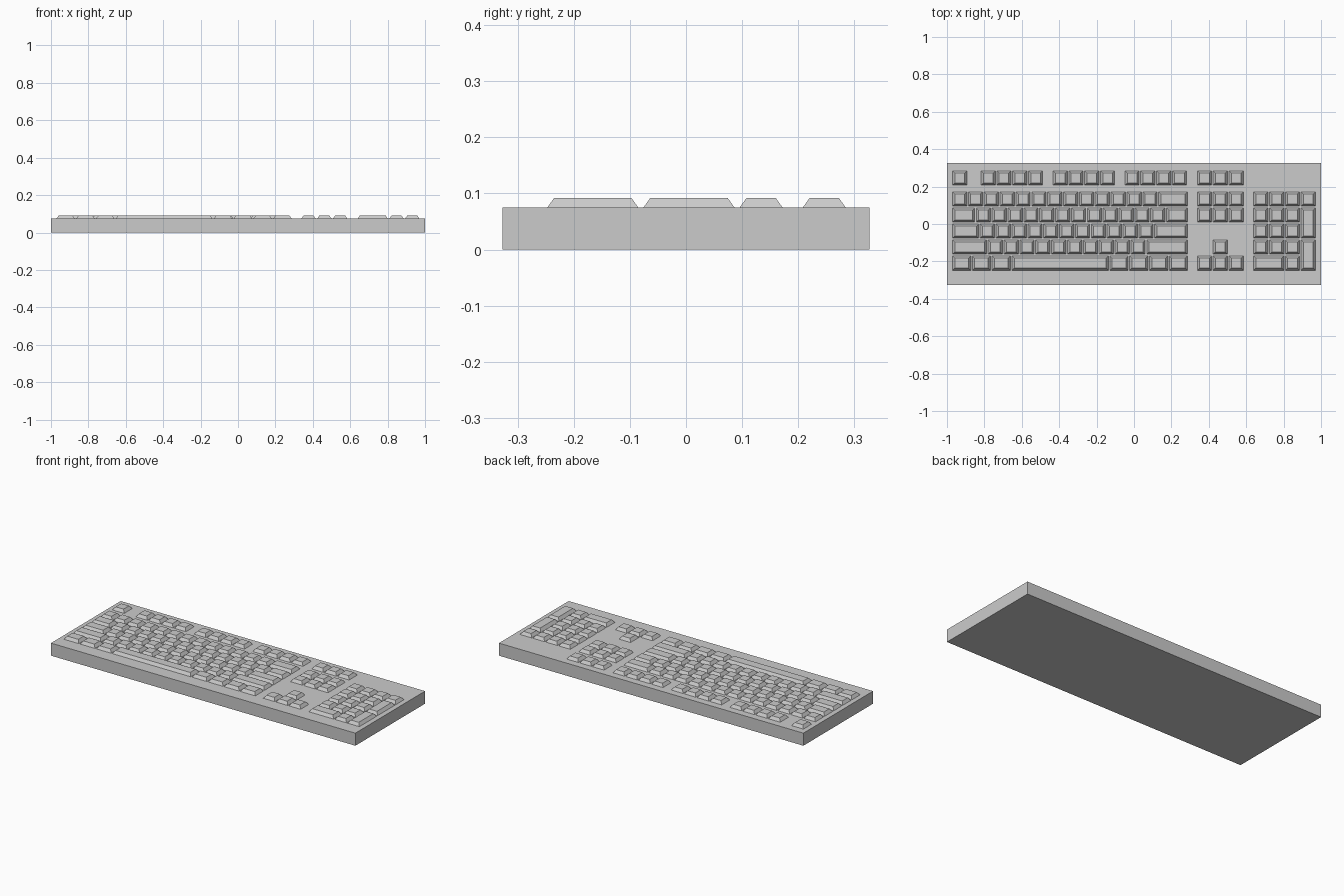
import bpy, bmesh

if "Cube" in bpy.data.objects:
    bpy.data.objects.remove(bpy.data.objects["Cube"])

DECK, TOP = 0.0747, 0.0922      # deck height, key top height
PX, PY = 0.0848, 0.0857         # key pitch
GAP, INSET = 0.0083, 0.0125     # gap between keys, taper of key sides
LEFT, RIGHT = -0.9705, 0.2865   # main block limits
NAV, PAD = 0.339, 0.640         # left edges of side clusters
ROWS = [-0.2473 + i * PY for i in range(5)] + [0.208]   # front to back


def new_object(name, bm):
    mesh = bpy.data.meshes.new(name)
    bm.normal_update()
    bm.to_mesh(mesh)
    bm.free()
    ob = bpy.data.objects.new(name, mesh)
    bpy.context.collection.objects.link(ob)
    return ob


def key(bm, x0, x1, row, rows=1):
    """Tapered keycap, open underneath where it meets the deck."""
    y0 = ROWS[row]
    y1 = y0 + rows * PY - (PY - 0.0767)

    def ring(d, z):
        return [bm.verts.new(p) for p in (
            (x0 + d, y0 + d, z), (x1 - d, y0 + d, z),
            (x1 - d, y1 - d, z), (x0 + d, y1 - d, z))]
    lo, hi = ring(0, DECK), ring(INSET, TOP)
    bm.faces.new(hi)
    for i in range(4):
        j = (i + 1) % 4
        bm.faces.new((lo[i], lo[j], hi[j], hi[i]))


def run(bm, x, row, widths, pitch=PX):
    """Row of keys with widths in key units; returns the next left edge."""
    for w in widths:
        key(bm, x, x + w * pitch - GAP, row)
        x += w * pitch
    return x


# Case
bm = bmesh.new()
bmesh.ops.create_cube(bm, size=1)
for v in bm.verts:
    v.co.x *= 2.0
    v.co.y *= 0.654
    v.co.z = (v.co.z + 0.5) * DECK
new_object("case", bm)

# Main typing block: the last key of each row fills to the right edge
bm = bmesh.new()
for row, widths in ((4, [1] * 13), (3, [1.5] + [1] * 12),
                    (2, [1.75] + [1] * 11), (1, [2.25] + [1] * 10)):
    key(bm, run(bm, LEFT, row, widths), RIGHT, row)
new_object("typing_keys", bm)

# Front row: modifiers on both sides of the space bar
bm = bmesh.new()
space_left = run(bm, LEFT, 0, [1.25] * 3)
space_right = RIGHT + GAP - 5 * PX
run(bm, space_right, 0, [1.25] * 4)
new_object("modifier_keys", bm)
bm = bmesh.new()
key(bm, space_left, space_right - GAP, 0)
new_object("space_bar", bm)

# Function row: escape plus three groups of four
bm = bmesh.new()
run(bm, LEFT, 5, [1])
for x in (-0.818, -0.433, -0.0485):
    run(bm, x, 5, [1] * 4, 0.0845)
new_object("function_keys", bm)

# Navigation cluster and arrows
bm = bmesh.new()
for row in (5, 4, 3):
    run(bm, NAV, row, [1] * 3, 0.0845)
new_object("navigation_keys", bm)
bm = bmesh.new()
run(bm, NAV + 0.0845, 1, [1], 0.0845)
run(bm, NAV, 0, [1] * 3, 0.0845)
new_object("arrow_keys", bm)

# Number pad with two double-height keys and a wide zero
bm = bmesh.new()
P = 0.0846
run(bm, PAD, 4, [1] * 4, P)
for row in (3, 2, 1):
    run(bm, PAD, row, [1] * 3, P)
run(bm, PAD, 0, [2, 1], P)
for row in (2, 0):
    key(bm, PAD + 3 * P, PAD + 4 * P - GAP, row, 2)
new_object("number_pad_keys", bm)
